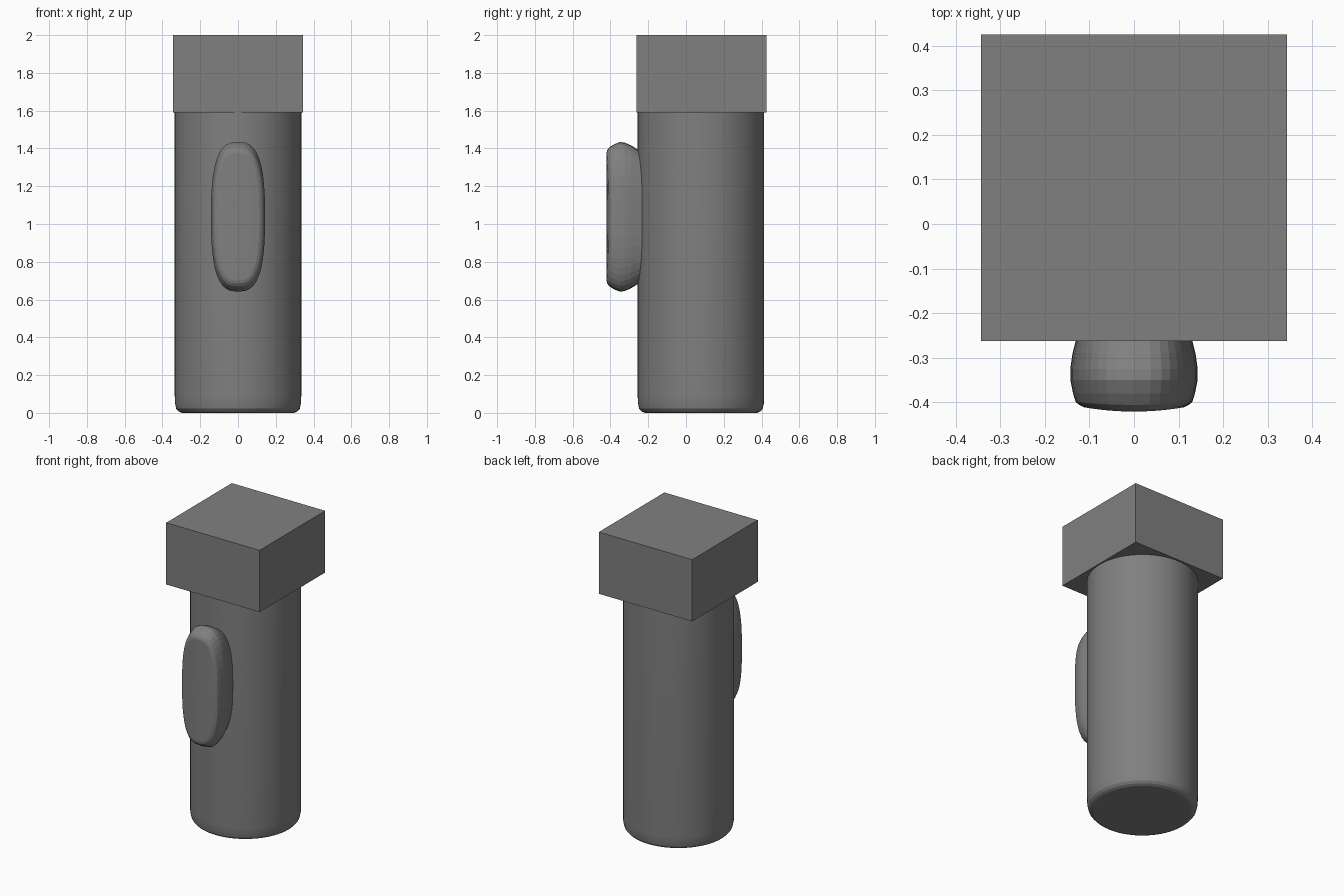
import bpy, bmesh, math

if "Cube" in bpy.data.objects:
    bpy.data.objects.remove(bpy.data.objects["Cube"])

grey = bpy.data.materials.new("mid_grey")
grey.diffuse_color = (0.216, 0.216, 0.216, 1)
grey.use_nodes = True
grey.node_tree.nodes["Principled BSDF"].inputs["Base Color"].default_value = grey.diffuse_color
AXIS_Y = 0.079  # body axis, offset backwards because the button sticks out in front


def finish(name, bm):
    bmesh.ops.recalc_face_normals(bm, faces=bm.faces)
    mesh = bpy.data.meshes.new(name)
    bm.to_mesh(mesh)
    bm.free()
    mesh.materials.append(grey)
    obj = bpy.data.objects.new(name, mesh)
    bpy.context.collection.objects.link(obj)
    return obj


def loft(name, rings, tip=None):
    """Skin equal-length closed rings; cap the start, fan the end to tip or cap it."""
    bm = bmesh.new()
    loops = [[bm.verts.new(p) for p in ring] for ring in rings]
    n = len(loops[0])
    for a, b in zip(loops, loops[1:]):
        for i in range(n):
            j = (i + 1) % n
            bm.faces.new((a[i], a[j], b[j], b[i]))
    bm.faces.new(loops[0])
    if tip:
        t = bm.verts.new(tip)
        for i in range(n):
            bm.faces.new((loops[-1][i], loops[-1][(i + 1) % n], t))
    else:
        bm.faces.new(loops[-1])
    return finish(name, bm)


# Body: round barrel with a softened bottom edge
def circle(r, z, n=64):
    return [(r * math.cos(2 * math.pi * i / n),
             AXIS_Y + r * math.sin(2 * math.pi * i / n), z) for i in range(n)]


body = loft("barrel", [circle(r, z) for r, z in
            ((0.298, 0.0), (0.315, 0.008), (0.327, 0.022), (0.333, 0.05), (0.335, 0.09), (0.335, 1.595))])
body.data.shade_smooth()
bpy.context.view_layer.objects.active = body
body.select_set(True)
bpy.ops.object.shade_smooth_by_angle(angle=math.radians(20))

# Head: square block on top
bm = bmesh.new()
bmesh.ops.create_cube(bm, size=1)
for v in bm.verts:
    v.co.x *= 0.686
    v.co.y = v.co.y * 0.688 + 0.081
    v.co.z = v.co.z * 0.41 + 1.795
finish("square_head", bm)


# Button: pillow-like rounded slab, slightly bowed front
def pill(y, sx, sz, bow, n=40, e=2 / 2.8):
    ring = []
    for i in range(n):
        a = 2 * math.pi * i / n
        c, s = math.cos(a), math.sin(a)
        x = sx * math.copysign(abs(c) ** e, c)
        z = sz * math.copysign(abs(s) ** e, s)
        ring.append((x, y + bow * (x / 0.125) ** 2, 1.038 + z))
    return ring


sections = ((-0.20, 0.118, 0.32, 0), (-0.25, 0.128, 0.352, 0), (-0.29, 0.138, 0.378, 0),
            (-0.325, 0.143, 0.393, 0), (-0.35, 0.143, 0.396, 0), (-0.38, 0.137, 0.384, 0),
            (-0.406, 0.131, 0.368, 0.006), (-0.417, 0.124, 0.353, 0.012),
            (-0.421, 0.113, 0.338, 0.012), (-0.421, 0.075, 0.23, 0.012),
            (-0.421, 0.037, 0.11, 0.012))
loft("button", [pill(*s) for s in sections], tip=(0, -0.421, 1.038))
